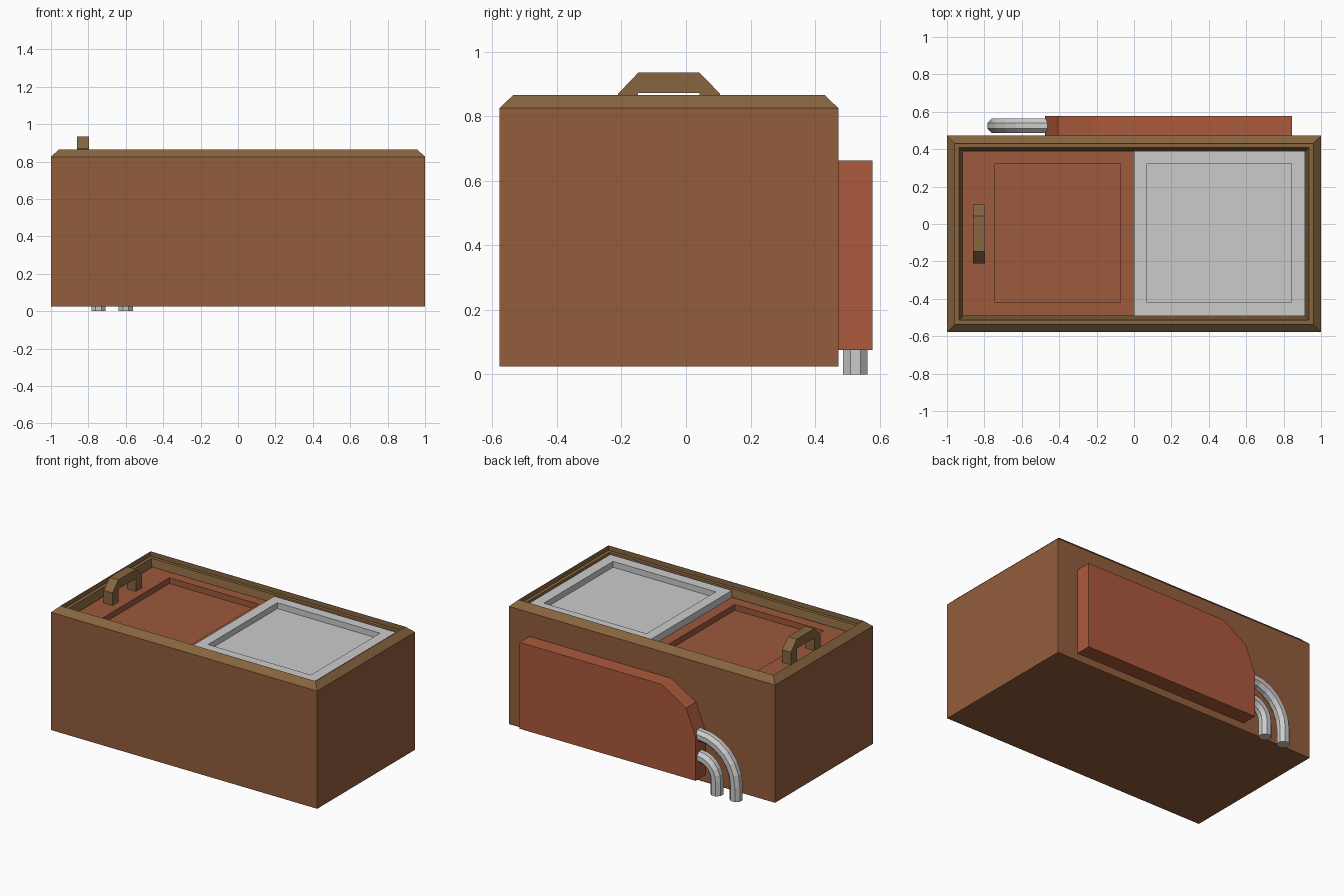
import bpy, bmesh
from math import sin, cos, pi, radians
from mathutils import Vector

if "Cube" in bpy.data.objects:
    bpy.data.objects.remove(bpy.data.objects["Cube"])


def material(name, rgb):
    m = bpy.data.materials.new(name)
    m.diffuse_color = (*rgb, 1)
    m.use_nodes = True
    m.node_tree.nodes["Principled BSDF"].inputs["Base Color"].default_value = m.diffuse_color
    return m


BROWN = material("brown_wood", (.29, .11, .045))
OLIVE = material("trim_wood", (.24, .13, .05))
RED = material("lid_wood", (.34, .10, .045))
RUST = material("rust_panel", (.41, .10, .045))


def finish(name, bm, mat=None):
    bmesh.ops.recalc_face_normals(bm, faces=bm.faces)
    me = bpy.data.meshes.new(name)
    bm.to_mesh(me)
    bm.free()
    ob = bpy.data.objects.new(name, me)
    bpy.context.collection.objects.link(ob)
    if mat:
        me.materials.append(mat)
    return ob


def loft(name, loops, mat=None, cap_start=True, cap_end=True):
    """Skin closed loops of points, one after another."""
    bm = bmesh.new()
    rings = [[bm.verts.new(p) for p in loop] for loop in loops]
    n = len(rings[0])
    for a, b in zip(rings, rings[1:]):
        for i in range(n):
            j = (i + 1) % n
            bm.faces.new((a[i], a[j], b[j], b[i]))
    if cap_start:
        bm.faces.new(rings[0][::-1])
    if cap_end:
        bm.faces.new(rings[-1])
    return finish(name, bm, mat)


def rect(x0, x1, y0, y1, z):
    return [(x0, y0, z), (x1, y0, z), (x1, y1, z), (x0, y1, z)]


# body dimensions in plan
Y0, Y1 = -.578, .472


def ring(inset, z):
    return rect(-1 + inset, 1 - inset, Y0 + inset, Y1 - inset, z)


# tub and its chamfered, stepped rim
loft("tub_body", [ring(0, .025), ring(0, .825)], BROWN, cap_end=False)
loft("tub_rim", [ring(0, .825), ring(.042, .865), ring(.042, .832),
                 ring(.064, .832), ring(.085, .735)],
     OLIVE, cap_start=False, cap_end=False)


# sliding lids with recessed panels
def lid(name, x0, x1, rx0, rx1, top, mat):
    y0, y1, ry0, ry1 = -.493, .39, -.42, .323
    loft(name, [rect(x0, x1, y0, y1, top - .05), rect(x0, x1, y0, y1, top),
                rect(rx0, rx1, ry0, ry1, top),
                rect(rx0, rx1, ry0, ry1, top - .04)], mat)


lid("left_lid", -.917, .03, -.742, -.073, .785, RED)
lid("right_lid", 0, .915, .07, .842, .832, None)


# parts cut from a flat outline
def extrude(name, outline, offset, mat):
    off = Vector(offset)
    pts = [Vector(p) for p in outline]
    return loft(name, [pts, [p + off for p in pts]], mat)


# lid handle
handle = [(-.21, .78), (-.21, .87), (-.148, .935), (.042, .935), (.105, .87),
          (.105, .78), (.042, .78), (.042, .872), (-.148, .872), (-.148, .78)]
extrude("lid_handle", [(-.862, y, z) for y, z in handle], (.066, 0, 0), OLIVE)

# housing on the back
housing = [(.845, .075), (.845, .662), (-.22, .662), (-.405, .55),
           (-.477, .37), (-.477, .075)]
extrude("back_housing", [(x, Y1, z) for x, z in housing], (0, .106, 0), RUST)


# bent pipes leaving the housing
def pipe(name, radius):
    cx, cz, y, r, sides = -.477, .10, .525, .041, 8
    path = [((cx + .03, cz + radius), pi / 2)]
    for k in range(7):
        a = pi / 2 + k * pi / 12
        path.append(((cx + radius * cos(a), cz + radius * sin(a)), a))
    path.append(((cx - radius, 0), pi))
    loops = []
    for (px, pz), a in path:
        loop = []
        for i in range(sides):
            t = (i + .5) * 2 * pi / sides
            loop.append((px + r * cos(t) * cos(a), y + r * sin(t),
                         pz + r * cos(t) * sin(a)))
        loops.append(loop)
    loft(name, loops)


pipe("outer_pipe", .268)
pipe("inner_pipe", .123)
